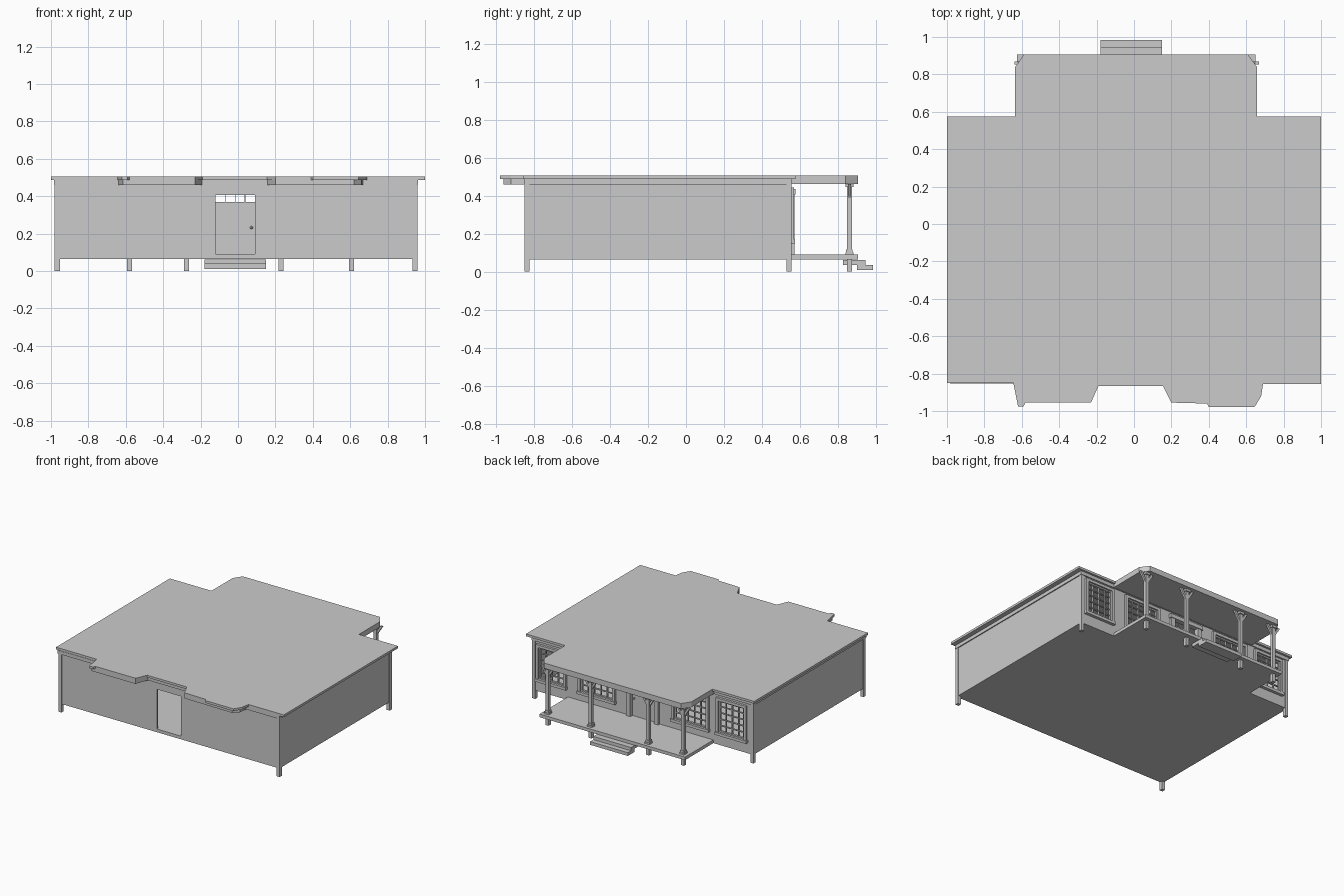
import bpy, bmesh, math
from mathutils import Vector

if "Cube" in bpy.data.objects:
    bpy.data.objects.remove(bpy.data.objects["Cube"])


def finish(name, bm):
    bmesh.ops.recalc_face_normals(bm, faces=bm.faces)
    me = bpy.data.meshes.new(name)
    bm.to_mesh(me)
    bm.free()
    ob = bpy.data.objects.new(name, me)
    bpy.context.collection.objects.link(ob)
    return ob


def add_box(bm, x0, x1, y0, y1, z0, z1):
    vs = bmesh.ops.create_cube(bm, size=1)["verts"]
    for v in vs:
        v.co = Vector((x1 if v.co.x > 0 else x0,
                       y1 if v.co.y > 0 else y0,
                       z1 if v.co.z > 0 else z0))
    return vs


def boxes(name, items):
    bm = bmesh.new()
    for b in items:
        add_box(bm, *b)
    return finish(name, bm)


def add_prism(bm, pts, z0, z1):
    f = bm.faces.new([bm.verts.new((x, y, z0)) for x, y in pts])
    ext = bmesh.ops.extrude_face_region(bm, geom=[f])["geom"]
    for v in ext:
        if isinstance(v, bmesh.types.BMVert):
            v.co.z = z1


def prism(name, pts, z0, z1):
    bm = bmesh.new()
    add_prism(bm, pts, z0, z1)
    return finish(name, bm)


def pierced_wall(name, x0, x1, y0, y1, z0, z1, holes):
    """Wall along x with rectangular openings (xa, xb, za, zb)."""
    parts, x = [], x0
    for xa, xb, za, zb in sorted(holes):
        parts += [(x, xa, y0, y1, z0, z1), (xa, xb, y0, y1, zb, z1)]
        if za > z0:
            parts.append((xa, xb, y0, y1, z0, za))
        x = xb
    parts.append((x, x1, y0, y1, z0, z1))
    return boxes(name, parts)


X0, X1, Y0, Y1 = -0.975, 0.955, -0.845, 0.55
T = 0.015
FLOOR, TOP = 0.09, 0.487
DOOR = (-0.12, 0.09, FLOOR, 0.405)
WINDOWS = [(-0.90, -0.68, 0.17, 0.42), (-0.57, -0.29, 0.17, 0.42),
           (0.25, 0.53, 0.17, 0.42), (0.68, 0.90, 0.17, 0.42)]

# floors
boxes("main_floor", [(X0, X1, Y0, Y1, 0.065, FLOOR)])
boxes("porch_floor", [(-0.625, 0.65, Y1, 0.905, 0.065, FLOOR)])

# walls
pierced_wall("front_wall", X0, X1, Y0, Y0 + T, FLOOR, TOP, [DOOR])
pierced_wall("back_wall", X0, X1, Y1 - T, Y1, FLOOR, TOP, WINDOWS + [DOOR])
for name, x in (("left_wall", X0), ("right_wall", X1 - T)):
    boxes(name, [(x, x + T, Y0 + T, Y1 - T, FLOOR, TOP)])

# corner boards running down into feet
for i, x in enumerate((X0 - 0.005, X1 - 0.022)):
    for j, y in enumerate((Y0 - 0.005, Y1 - 0.022)):
        boxes(f"corner_board_{i}{j}", [(x, x + 0.027, y, y + 0.027, 0, 0.46)])

# frieze boards under the eaves
boxes("frieze", [(X0 - 0.008, X1 + 0.008, Y0 - 0.008, Y0 + T, 0.46, TOP),
                 (X0 - 0.008, X0 + T, Y0, Y1, 0.46, TOP),
                 (X1 - T, X1 + 0.008, Y0, Y1, 0.46, TOP),
                 (X0 - 0.008, X1 + 0.008, Y1 - T, Y1 + 0.008, 0.46, TOP)])

# roof slab with the stepped front edge and the porch extension
prism("roof_slab", [
    (-1, -0.85), (-0.645, -0.85), (-0.62, -0.975), (-0.59, -0.975),
    (-0.58, -0.955), (-0.23, -0.955), (-0.19, -0.865), (0.155, -0.865),
    (0.20, -0.955), (0.39, -0.96), (0.40, -0.978), (0.645, -0.978),
    (0.68, -0.92), (0.69, -0.855), (1, -0.855), (1, 0.575), (0.657, 0.575),
    (0.657, 0.84), (0.61, 0.905), (-0.59, 0.905), (-0.635, 0.84),
    (-0.635, 0.575), (-1, 0.575)], 0.487, 0.505)

# thick undersides of the front eaves and of the porch roof
prism("front_eave_left", [(-0.64, Y0), (-0.615, -0.955), (-0.23, -0.955),
                          (-0.19, Y0)], 0.46, 0.487)
prism("front_eave_right", [(0.155, Y0), (0.20, -0.955), (0.62, -0.96),
                           (0.66, -0.92), (0.67, Y0)], 0.46, 0.487)
prism("porch_ceiling", [(-0.635, Y1), (0.657, Y1), (0.657, 0.84), (0.61, 0.905),
                        (-0.59, 0.905), (-0.635, 0.84)], 0.462, 0.487)


# windows: raised casing, sash and glazing bars
def window(name, x0, x1, z0, z1, cols, rows):
    c, ya, yb = 0.022, Y1 - 0.004, Y1 + 0.018
    parts = [(x0 - c, x0, ya, yb, z0, z1), (x1, x1 + c, ya, yb, z0, z1),
             (x0 - c, x1 + c, ya, yb, z1, z1 + c),
             (x0 - c - 0.005, x1 + c + 0.005, ya, yb + 0.006, z0 - c, z0)]
    ya, yb, s = Y1 - 0.012, Y1 + 0.006, 0.01
    parts += [(x0, x0 + s, ya, yb, z0, z1), (x1 - s, x1, ya, yb, z0, z1),
              (x0, x1, ya, yb, z0, z0 + s), (x0, x1, ya, yb, z1 - s, z1)]
    for i in range(1, cols):
        x = x0 + (x1 - x0) * i / cols
        parts.append((x - 0.003, x + 0.003, ya, yb - 0.004, z0, z1))
    for i in range(1, rows):
        z = z0 + (z1 - z0) * i / rows
        parts.append((x0, x1, ya, yb - 0.004, z - 0.003, z + 0.003))
    boxes(name, parts)


for i, w in enumerate(WINDOWS):
    window(f"window_{i}", *w, 4 if i in (0, 3) else 5, 5)

# back door, open transom above it, and surround
dx0, dx1, dz0, dz1 = DOOR
boxes("door_leaf", [(dx0, dx1, Y1 - 0.025, Y1 - 0.008, dz0, 0.362)])
bars = [(dx0, dx1, Y1 - 0.025, Y1 - 0.005, 0.360, 0.368)]
for i in (1, 2, 3):
    x = dx0 + (dx1 - dx0) * i / 4
    bars.append((x - 0.002, x + 0.002, Y1 - 0.02, Y1 - 0.01, 0.368, dz1))
boxes("transom", bars)
boxes("door_surround", [
    (dx0 - 0.035, dx0, Y1 - 0.004, Y1 + 0.02, dz0, dz1),
    (dx1, dx1 + 0.035, Y1 - 0.004, Y1 + 0.02, dz0, dz1),
    (dx0 - 0.045, dx1 + 0.045, Y1 - 0.004, Y1 + 0.025, dz1, dz1 + 0.03)])
for side, y in (("inner", Y1 - 0.03), ("outer", Y1 - 0.002)):
    bm = bmesh.new()
    bmesh.ops.create_icosphere(bm, subdivisions=2, radius=0.008)
    bmesh.ops.translate(bm, verts=bm.verts, vec=(0.072, y, 0.232))
    finish(f"door_knob_{side}", bm)


# porch posts with plinth, cap, foot and diagonal braces
def porch_post(name, x, y=0.86):
    bm = bmesh.new()
    for r, z0, z1 in ((0.014, 0, 0.065), (0.021, FLOOR, 0.102),
                      (0.017, 0.102, 0.118), (0.013, 0.118, 0.445),
                      (0.022, 0.445, 0.462)):
        add_box(bm, x - r, x + r, y - r, y + r, z0, z1)
    for s in (-1, 1):
        prof = [(0.012, 0.385), (0.06, 0.462), (0.04, 0.462), (0.012, 0.412)]
        f = bm.faces.new([bm.verts.new((x + s * px, y - 0.008, pz))
                          for px, pz in prof])
        ext = bmesh.ops.extrude_face_region(bm, geom=[f])["geom"]
        bmesh.ops.translate(bm, vec=(0, 0.016, 0), verts=[
            v for v in ext if isinstance(v, bmesh.types.BMVert)])
    finish(name, bm)


for i, x in enumerate((-0.58, -0.275, 0.23, 0.607)):
    porch_post(f"porch_post_{i}", x)

# porch steps
boxes("upper_step", [(-0.18, 0.15, 0.825, 0.945, 0.036, 0.062)])
boxes("lower_step", [(-0.18, 0.15, 0.90, 0.985, 0.01, 0.036)])
